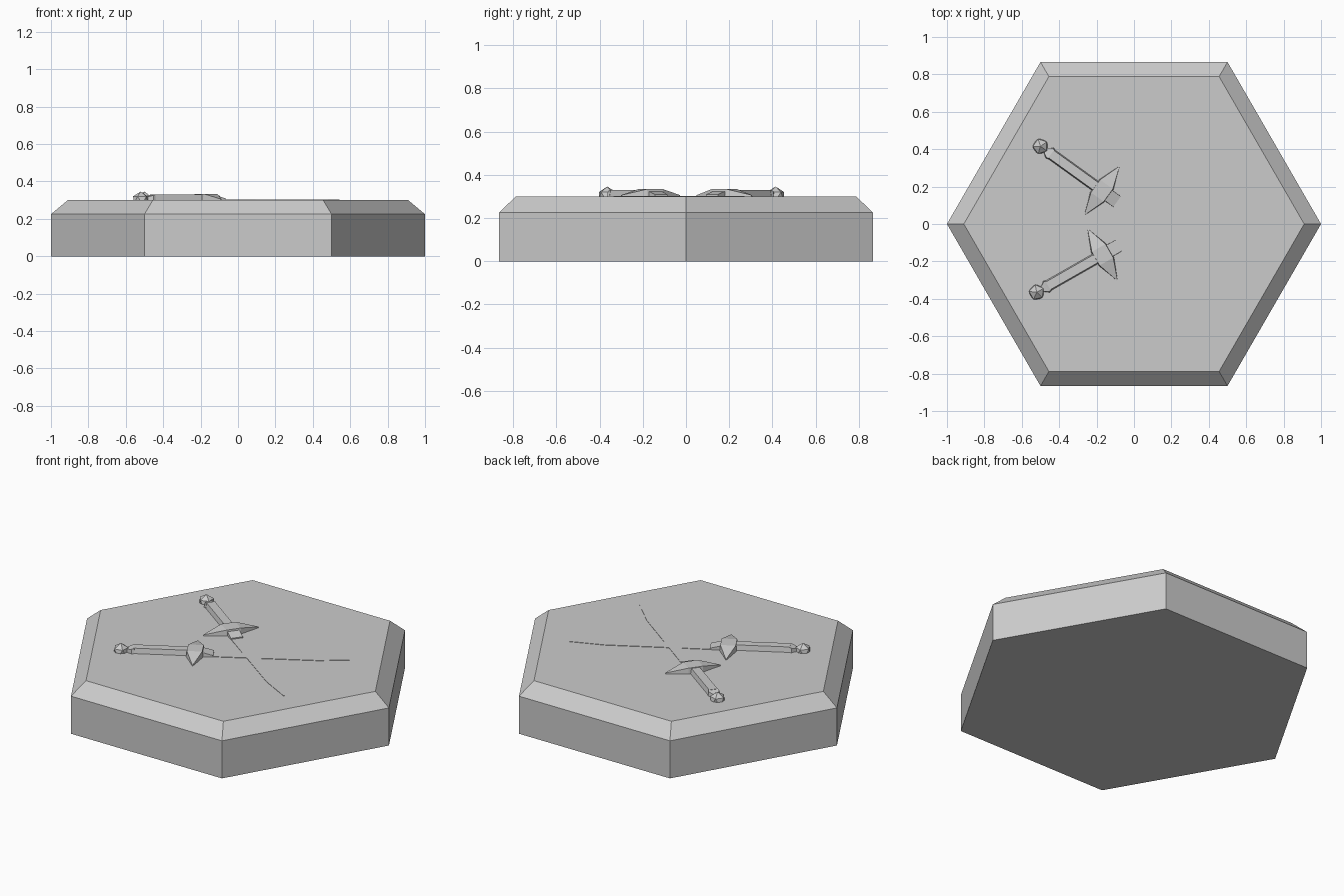
import bpy
import bmesh
from math import cos, sin, pi, radians
from mathutils import Matrix

if "Cube" in bpy.data.objects:
    bpy.data.objects.remove(bpy.data.objects["Cube"], do_unlink=True)

stone = bpy.data.materials.new("stone_grey")
stone.use_nodes = True
stone.diffuse_color = (0.6, 0.6, 0.6, 1)
stone.node_tree.nodes["Principled BSDF"].inputs["Base Color"].default_value = (0.6, 0.6, 0.6, 1)

TOP = 0.3      # upper face of the tile
SUNK = 0.27    # depth to which the relief is buried


def finish(name, bm, matrix=Matrix()):
    bmesh.ops.recalc_face_normals(bm, faces=bm.faces[:])
    mesh = bpy.data.meshes.new(name)
    bm.to_mesh(mesh)
    bm.free()
    mesh.materials.append(stone)
    obj = bpy.data.objects.new(name, mesh)
    obj.matrix_world = matrix
    bpy.context.collection.objects.link(obj)
    return obj


def loft(name, rings, matrix=Matrix()):
    """Skin a row of matching point rings and cap both ends."""
    bm = bmesh.new()
    rows = [[bm.verts.new(p) for p in ring] for ring in rings]
    n = len(rows[0])
    for a, b in zip(rows, rows[1:]):
        for i in range(n):
            j = (i + 1) % n
            bm.faces.new((a[i], a[j], b[j], b[i]))
    bm.faces.new(rows[0])
    bm.faces.new(rows[-1])
    return finish(name, bm, matrix)


def bar(name, sections, matrix):
    """Trapezoid bar along x; each section is (x, base half width, top half width, top z)."""
    rings = [[(x, -b, SUNK), (x, b, SUNK), (x, t, z), (x, -t, z)]
             for x, b, t, z in sections]
    return loft(name, rings, matrix)


# Hexagonal tile with a chamfered upper rim
loft("hex_tile", [[(r * cos(i * pi / 3), r * sin(i * pi / 3), z) for i in range(6)]
                  for r, z in ((1, 0), (1, 0.225), (0.91, TOP))])


def sword(side, x, y, angle):
    place = Matrix.Translation((x, y, 0)) @ Matrix.Rotation(radians(angle), 4, 'Z')

    # Faceted pommel
    bm = bmesh.new()
    bmesh.ops.create_icosphere(bm, subdivisions=1, radius=0.046,
                               matrix=Matrix.Translation((0, 0, TOP)))
    finish(side + "_pommel", bm, place)

    # Collar and grip
    bar(side + "_collar", [(0.035, 0.018, 0.015, 0.318), (0.06, 0.04, 0.03, 0.325),
                           (0.075, 0.036, 0.026, 0.33)], place)
    bar(side + "_grip", [(0.07, 0.036, 0.024, 0.33), (0.40, 0.036, 0.024, 0.33)], place)

    # Pointed crossguard, lying across the grip
    across = place @ Matrix.Translation((0.405, 0, 0)) @ Matrix.Rotation(pi / 2, 4, 'Z')
    bar(side + "_crossguard", [(-0.157, 0.004, 0.002, 0.306), (-0.042, 0.05, 0.042, 0.334),
                               (0.042, 0.05, 0.042, 0.334), (0.157, 0.004, 0.002, 0.306)], across)

    # Sloping blade root, then the blade almost level with the tile
    bar(side + "_blade_root", [(0.41, 0.036, 0.034, 0.334), (0.505, 0.036, 0.034, 0.309)], place)
    bar(side + "_blade", [(0.49, 0.033, 0.033, 0.3025), (1.08, 0.03, 0.03, 0.3025),
                          (1.28, 0.002, 0.002, 0.302)], place)


sword("back", -0.50, 0.415, -35.8)
sword("front", -0.52, -0.365, 29.7)
